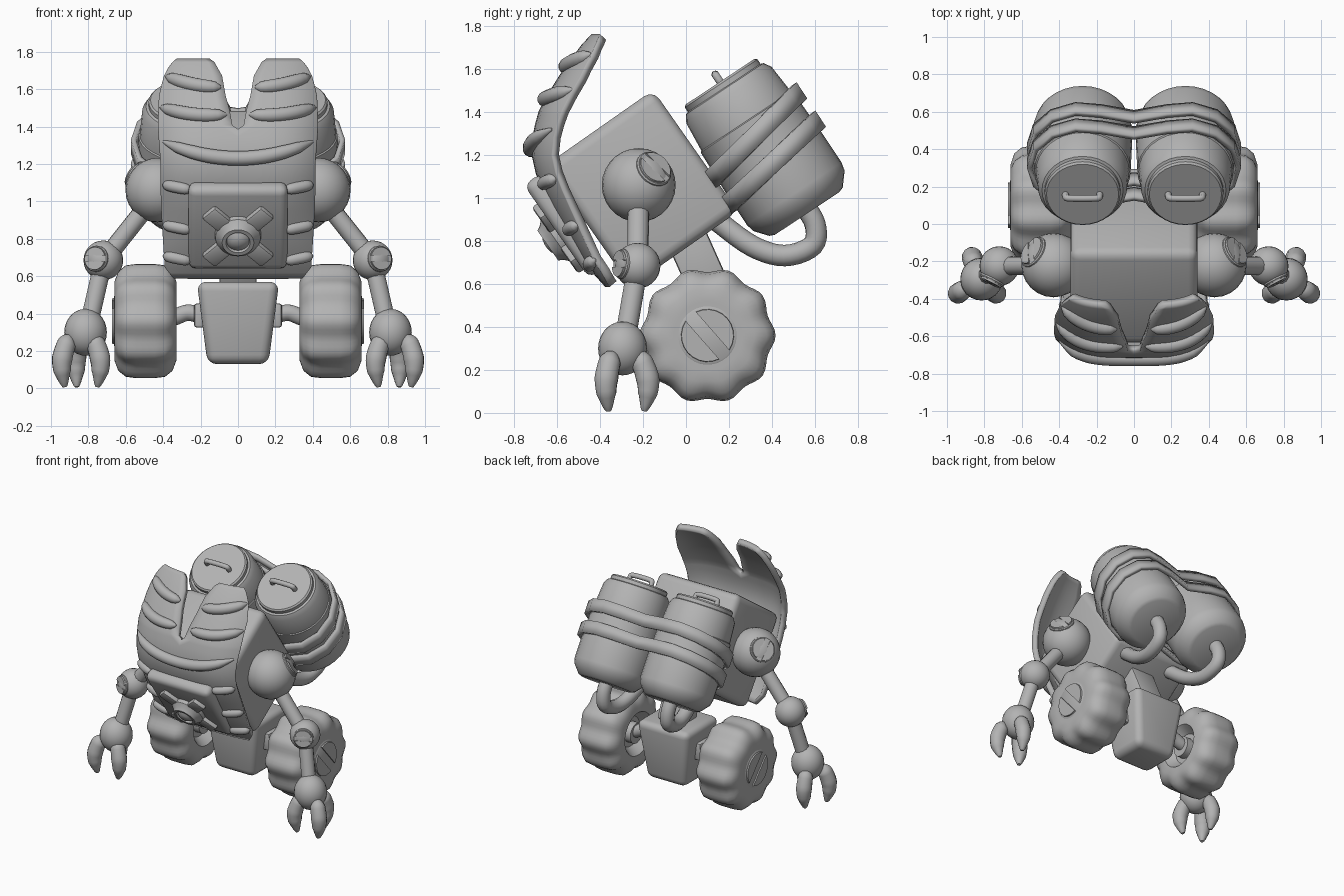
import bpy, bmesh, math
from mathutils import Vector, Matrix

if "Cube" in bpy.data.objects:
    bpy.data.objects.remove(bpy.data.objects["Cube"])

MAT = bpy.data.materials.new("plain_grey")
MAT.diffuse_color = (0.45, 0.45, 0.45, 1)
MAT.use_nodes = True
MAT.node_tree.nodes["Principled BSDF"].inputs["Base Color"].default_value = MAT.diffuse_color
TILT = math.radians(35)


def finish(name, bm, mirror=False, solid=0, angle=35):
    bmesh.ops.recalc_face_normals(bm, faces=bm.faces)
    me = bpy.data.meshes.new(name)
    bm.to_mesh(me)
    bm.free()
    me.materials.append(MAT)
    ob = bpy.data.objects.new(name, me)
    bpy.context.collection.objects.link(ob)
    bpy.ops.object.select_all(action='DESELECT')
    bpy.context.view_layer.objects.active = ob
    ob.select_set(True)
    bpy.ops.object.shade_smooth_by_angle(angle=math.radians(angle))
    if solid:
        m = ob.modifiers.new("thickness", 'SOLIDIFY')
        m.thickness, m.offset = solid, 0
    if mirror:
        ob.modifiers.new("mirror", 'MIRROR').use_mirror_merge = False
    return ob


def place(loc, rot=None):
    return Matrix.Translation(loc) @ (rot or Matrix())


def facing(direction):
    return Vector(direction).to_track_quat('Z', 'Y').to_matrix().to_4x4()


def box(name, dims, mat, bevel=0.02, seg=2, taper=1.0, mirror=False):
    bm = bmesh.new()
    bmesh.ops.create_cube(bm, size=1)
    for v in bm.verts:
        k = taper if v.co.z < 0 else 1
        v.co = Vector((v.co.x * dims[0] * k, v.co.y * dims[1] * k, v.co.z * dims[2]))
    bmesh.ops.bevel(bm, geom=bm.edges[:], offset=bevel, segments=seg, profile=0.5, affect='EDGES')
    bm.transform(mat)
    return finish(name, bm, mirror)


def ball(name, loc, radius, stretch=(1, 1, 1), mirror=False):
    bm = bmesh.new()
    bmesh.ops.create_uvsphere(bm, u_segments=24, v_segments=14, radius=radius)
    bm.transform(place(loc) @ Matrix.Diagonal((*stretch, 1)))
    return finish(name, bm, mirror)


def lathe(name, profile, mat, n=32, lobes=0, mirror=False):
    # profile entries: height, radius, lobe amount
    bm = bmesh.new()
    rings = []
    for h, r, a in profile:
        rings.append([bm.verts.new(((r + a * math.cos(lobes * t)) * math.cos(t),
                                    (r + a * math.cos(lobes * t)) * math.sin(t), h))
                      for t in (2 * math.pi * i / n for i in range(n))])
    for a, b in zip(rings, rings[1:]):
        for i in range(n):
            bm.faces.new((a[i], a[(i + 1) % n], b[(i + 1) % n], b[i]))
    bm.faces.new(rings[0])
    bm.faces.new(rings[-1])
    bm.transform(mat)
    return finish(name, bm, mirror)


def tube(name, pts, radii, n=12, sub=5, mirror=False):
    # smooth path, radius given at each path point
    P = [Vector(p) for p in pts]
    R = radii if isinstance(radii, (list, tuple)) else [radii] * len(P)
    path = []
    for i in range(len(P) - 1):
        a, b, c, d = P[max(i - 1, 0)], P[i], P[i + 1], P[min(i + 2, len(P) - 1)]
        for k in range(sub):
            t = k / sub
            q = 0.5 * (2 * b + (c - a) * t + (2 * a - 5 * b + 4 * c - d) * t * t
                       + (3 * b - a - 3 * c + d) * t ** 3)
            path.append((q, R[i] + (R[i + 1] - R[i]) * t))
    path.append((P[-1], R[-1]))
    bm = bmesh.new()
    rings, last, side = [], None, None
    for i, (q, r) in enumerate(path):
        tan = (path[min(i + 1, len(path) - 1)][0] - path[max(i - 1, 0)][0]).normalized()
        side = tan.orthogonal().normalized() if last is None else last.rotation_difference(tan) @ side
        last, other = tan, tan.cross(side)
        rings.append([bm.verts.new(q + r * (math.cos(t) * side + math.sin(t) * other))
                      for t in (2 * math.pi * k / n for k in range(n))])
    for a, b in zip(rings, rings[1:]):
        for i in range(n):
            bm.faces.new((a[i], a[(i + 1) % n], b[(i + 1) % n], b[i]))
    bm.faces.new(rings[0])
    bm.faces.new(rings[-1])
    return finish(name, bm, mirror, angle=50)


def screw(name, loc, direction, r, spin=0.8):
    # disc with a slot between two raised half heads
    mat = place(loc, facing(direction) @ Matrix.Rotation(spin, 4, 'Z'))
    lathe(name + "_disc", [(-0.05, r, 0), (0.006, r, 0), (0.012, r * 0.93, 0)], mat, mirror=True)
    bm = bmesh.new()
    for s in (0, math.pi):
        arc = [s + math.radians(15 + 150 * i / 10) for i in range(11)]
        low, top = [[bm.verts.new((k * r * math.cos(t), k * r * math.sin(t), h)) for t in arc]
                    for k, h in ((0.9, 0), (0.87, 0.022))]
        bm.faces.new(low)
        bm.faces.new(top)
        for i in range(11):
            j = (i + 1) % 11
            bm.faces.new((low[i], low[j], top[j], top[i]))
    bm.transform(mat)
    finish(name + "_head", bm, True)


def lerp(table, z):
    for (a, u), (b, v) in zip(table, table[1:]):
        if z <= b:
            return u + (v - u) * max(0, z - a) / (b - a)
    return table[-1][1]


# Body and neck
tilt = Matrix.Rotation(TILT, 4, 'X')
box("body", (0.68, 0.61, 0.69), place((0, -0.205, 1.045), tilt), 0.05, 3)
box("neck", (0.2, 0.19, 0.34), place((0, 0.055, 0.70), Matrix.Rotation(0.42, 4, 'X')), 0.015)

# Curved front shell with two raised lobes
CENTRE = [(.6, -.36), (.7, -.45), (.87, -.55), (1, -.63), (1.1, -.675), (1.2, -.697), (1.3, -.693),
          (1.4, -.665), (1.5, -.61), (1.6, -.545), (1.7, -.47), (1.76, -.415)]
OUTER = [(.6, .34), (.66, .385), (1, .4), (1.2, .4), (1.4, .415), (1.55, .41), (1.65, .39), (1.72, .355), (1.76, .31)]
INNER = [(1.38, 0), (1.4, .03), (1.48, .045), (1.55, .065), (1.66, .085), (1.73, .125), (1.76, .165)]


def shell_y(x, z):
    return lerp(CENTRE, z) + lerp([(.6, .04), (1, .09)], z) * abs(x / 0.4) ** 4


bm = bmesh.new()
rows = [.6, .63, .66, .72, .8, .88, .96, 1.04, 1.12, 1.2, 1.28, 1.34, 1.38, 1.4, 1.44, 1.48, 1.55, 1.6, 1.66, 1.7, 1.73, 1.75]
for s in (1, -1):
    grid = []
    for z in rows:
        a, b = lerp(INNER, z), lerp(OUTER, z)
        xs = [a + (b - a) * math.sin(i * math.pi / 20) for i in range(11)]
        grid.append([bm.verts.new((s * x, shell_y(x, z), z)) for x in xs])
    for p, q in zip(grid, grid[1:]):
        for i in range(10):
            bm.faces.new((p[i], p[i + 1], q[i + 1], q[i]))
bmesh.ops.remove_doubles(bm, verts=bm.verts, dist=0.0005)
finish("front_shell", bm, solid=0.042, angle=50)


def rib(name, ends, r, mirror=True):
    (x0, z0), (x1, z1), sag = ends
    pts, rad = [], []
    for i in range(11):
        t = i / 10
        x, z = x0 + (x1 - x0) * t, z0 + (z1 - z0) * t - sag * 4 * t * (1 - t)
        pts.append((x, shell_y(x, z) - 0.025, z))
        rad.append(max(0.006, r * (1 - abs(2 * t - 1) ** 4) ** 0.5))
    tube(name, pts, rad, sub=3, mirror=mirror)


rib("upper_rib", ((.09, 1.61), (.385, 1.67), .015), .038)
rib("lower_rib", ((.06, 1.465), (.415, 1.505), .02), .038)
rib("wide_rib", ((-.4, 1.32), (.4, 1.32), .09), .04, False)
for i, z in enumerate((1.08, .865, .70)):
    rib("side_rib_%d" % i, ((.25, z - .02), (.4, z + .01), 0), .032)

# Front panel with cross and hub
PANEL = place((0, -0.562, 0.872), tilt)
box("front_panel", (0.53, 0.1, 0.53), PANEL, 0.04, 3)
for i in range(4):
    turn = Matrix.Rotation(math.pi / 4 + i * math.pi / 2, 4, 'Y')
    box("cross_arm_%d" % i, (0.15, 0.05, 0.1), PANEL @ place((0, -0.055, -0.03), turn) @ place((0.15, 0, 0)), 0.015)
lathe("hub", [(0, .125, 0), (.03, .12, 0), (.055, .095, 0), (.075, .085, 0), (.075, .065, 0), (.06, .06, 0), (.08, .035, 0), (.085, .01, 0)],
      PANEL @ place((0, -0.045, -0.03), Matrix.Rotation(math.pi / 2, 4, 'X')))

# Shoulders, arms and hands
ball("shoulder", (.43, -.22, 1.06), .172, mirror=True)
screw("shoulder_screw", (.536, -.151, 1.134), (.72, .47, .5), .09, 2.2)
tube("upper_arm", [(.45, -.22, 1.02), (.72, -.225, .68)], .05, mirror=True)
ball("elbow", (.72, -.225, .685), .106, mirror=True)
screw("elbow_screw", (.757, -.297, .693), (.45, -.88, .1), .07, 0)
tube("forearm", [(.72, -.225, .68), (.80, -.285, .33)], .05, mirror=True)
ball("hand", (.815, -.295, .3), .114, (1, 1, 1.1), mirror=True)
for i, (dx, dy) in enumerate(((.78, -.55), (-.8, -.55), (.2, .95))):
    pts = [(.84 + dx * a, -.30 + dy * a, z) for a, z in ((.07, .27), (.098, .24), (.128, .16), (.128, .09), (.11, .008))]
    tube("claw_%d" % i, pts, [.025, .052, .056, .047, .012], mirror=True)

# Base, axles and lumpy wheels
box("base", (.44, .4, .44), place((0, .1, .35)), .05, 4, taper=.74)
box("axle_mount", (.07, .13, .13), place((.2, .1, .39)), .015, mirror=True)
tube("axle", [(.2, .1, .39), (.27, .1, .405), (.34, .1, .38), (.42, .1, .36)], .045, mirror=True)
half = [(.165, .16, 0), (.165, .215, .004), (.145, .265, .012), (.105, .297, .013), (.05, .306, .011)]
tyre = [(-.1, .07, 0), (-.1, .11, 0)] + [(-h, r, a) for h, r, a in half] + half[::-1] + [(.165, .05, 0)]
WHEEL = place((.495, .1, .36), facing((1, 0, 0)))
lathe("wheel", tyre, WHEEL, n=80, lobes=10, mirror=True)
lathe("axle_collar", [(-.15, .06, 0), (-.15, .075, 0), (-.09, .075, 0)], WHEEL, mirror=True)
screw("wheel_screw", (.652, .1, .36), (1, 0, 0), .139, -.85)

# Tanks on the back, in a frame whose z runs up the tank
TANK = place((0, .36, 1.237), Matrix.Rotation(math.radians(33.5), 4, 'X'))
lathe("tank", [(-.37, .18, 0), (-.36, .205, 0), (-.30, .255, 0), (-.26, .264, 0), (-.1, .264, 0), (.14, .257, 0),
               (.145, .25, 0), (.29, .238, 0), (.325, .217, 0), (.33, .203, 0), (.355, .203, 0), (.365, .193, 0)],
      TANK @ place((.275, 0, 0)), mirror=True)
tube("tank_handle", [TANK @ Vector(p) for p in ((.185, .0, .35), (.185, .0, .385), (.205, .0, .403), (.345, .0, .403),
                                                (.365, .0, .385), (.365, .0, .35))], .018, mirror=True)

# Straps around both tanks, raised slightly at the back
for k, (h, lean) in enumerate(((.065, .2), (-.085, .17))):
    arc = [math.radians(-110 + 27.5 * i) for i in range(9)]
    loop = [(.275 + .284 * math.cos(t), .284 * math.sin(t)) for t in arc] + [(0, .225)]
    loop += [(-x, y) for x, y in loop[8::-1]] + [(0, -.225)]
    bm = bmesh.new()
    low, top = [[bm.verts.new((x, y, h + lean * y + d)) for x, y in loop] for d in (-.045, .045)]
    for i in range(len(loop)):
        j = (i + 1) % len(loop)
        bm.faces.new((low[i], low[j], top[j], top[i]))
    bm.transform(TANK)
    finish("strap_%d" % k, bm, solid=.028, angle=20)

# Hoses from the tank bottoms to the body
tube("hose", [(.27, .54, .98), (.27, .6, .88), (.265, .59, .78), (.25, .46, .732), (.23, .31, .775), (.2, .15, .89)],
     .05, mirror=True)
